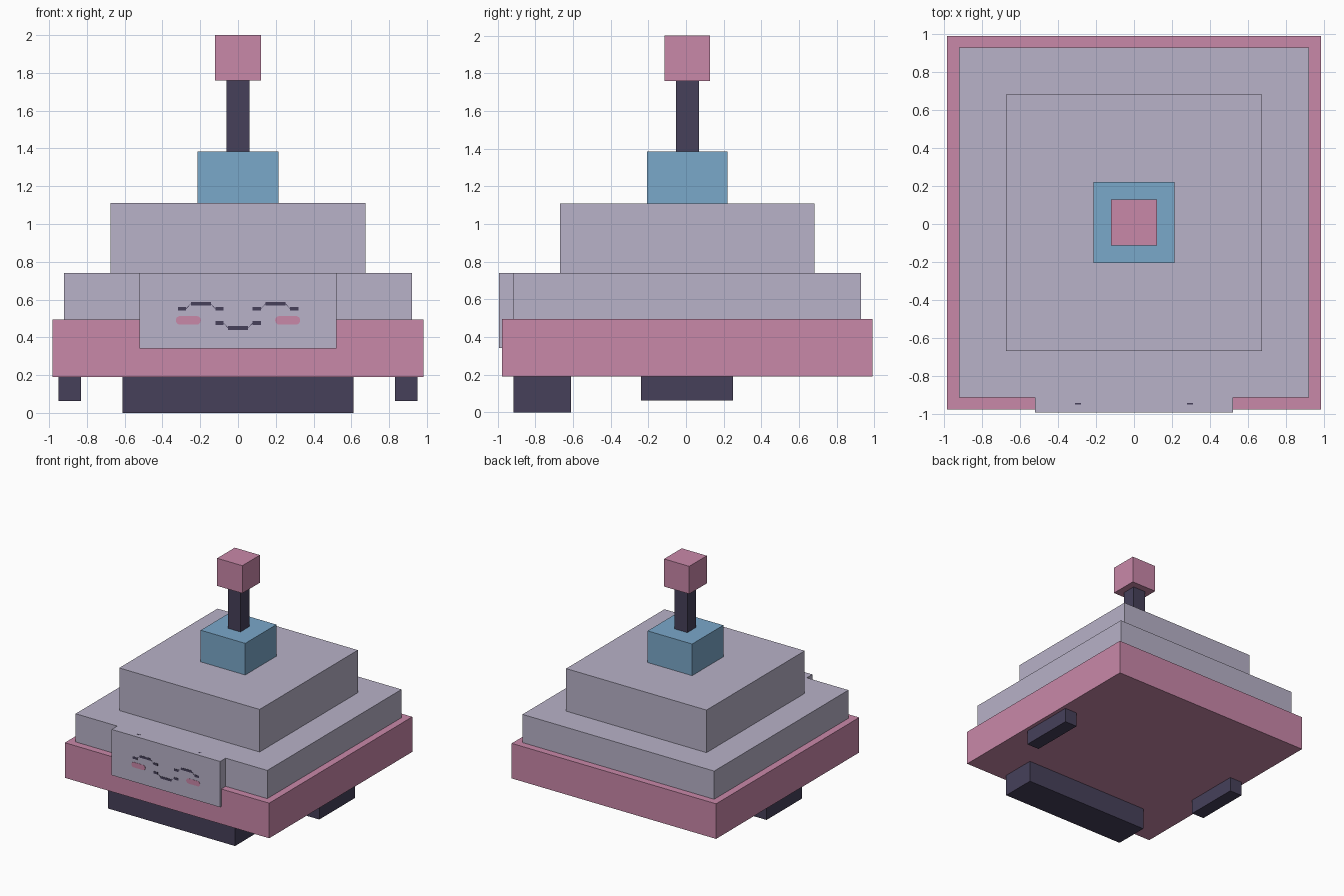
import bpy, bmesh, math

cube = bpy.data.objects.get("Cube")
if cube:
    bpy.data.objects.remove(cube, do_unlink=True)


def material(name, r, g, b):
    lin = [((c / 255 + 0.055) / 1.055) ** 2.4 for c in (r, g, b)] + [1.0]
    m = bpy.data.materials.new(name)
    m.use_nodes = True
    m.diffuse_color = lin
    m.node_tree.nodes["Principled BSDF"].inputs["Base Color"].default_value = lin
    return m


PINK = material("dusty pink", 201, 136, 169)
LILAC = material("lilac grey", 184, 178, 200)
DARK = material("dark plum", 70, 64, 90)
BLUE = material("soft blue", 122, 168, 202)


def finish(name, bm, mat):
    bmesh.ops.recalc_face_normals(bm, faces=bm.faces)
    me = bpy.data.meshes.new(name)
    bm.to_mesh(me)
    bm.free()
    me.materials.append(mat)
    ob = bpy.data.objects.new(name, me)
    bpy.context.collection.objects.link(ob)
    return ob


def box(name, xs, ys, zs, mat):
    bm = bmesh.new()
    bmesh.ops.create_cube(bm, size=1)
    for v in bm.verts:
        v.co = [r[0] if c < 0 else r[1] for c, r in zip(v.co, (xs, ys, zs))]
    return finish(name, bm, mat)


def plate(name, outline, y_front, y_back, mat):
    """Thin plate with an x-z outline, facing the front."""
    bm = bmesh.new()
    face = bm.faces.new([bm.verts.new((x, y_front, z)) for x, z in outline])
    ext = bmesh.ops.extrude_face_region(bm, geom=[face])
    for v in ext["geom"]:
        if isinstance(v, bmesh.types.BMVert):
            v.co.y = y_back
    return finish(name, bm, mat)


CY = 0.0075  # depth centre of the stacked blocks


def tier(name, half, z0, z1, mat):
    return box(name, (-half, half), (CY - half, CY + half), (z0, z1), mat)


# Stacked body, from the skirt up to the antenna tip
tier("skirt", 0.983, 0.19, 0.495, PINK)
tier("lower_body", 0.922, 0.40, 0.74, LILAC)
tier("upper_body", 0.675, 0.74, 1.11, LILAC)
tier("antenna_base", 0.214, 1.11, 1.385, BLUE)
tier("antenna_mast", 0.061, 1.385, 1.76, DARK)
tier("antenna_tip", 0.121, 1.76, 2.0, PINK)

# Face panel on the front
FRONT = -0.991
box("face_panel", (-0.522, 0.522), (FRONT, -0.90), (0.342, 0.74), LILAC)

# Feet: one wide front block, two side blocks
box("front_foot", (-0.612, 0.612), (-0.915, -0.61), (0, 0.19), DARK)
for side, s in (("left", 1), ("right", -1)):
    box(side + "_foot", sorted((s * 0.83, s * 0.95)), (-0.24, 0.25), (0.063, 0.19), DARK)


def stroke(name, cx, z_end, z_mid):
    """Stepped arc: raised or lowered middle bar, two end bars, thin links."""
    t = 0.010
    bars = [(-0.120, -0.077, z_end), (-0.052, 0.054, z_mid), (0.078, 0.121, z_end)]
    for i, (a, b, z) in enumerate(bars):
        box(f"{name}_bar_{i + 1}", (cx + a, cx + b), (FRONT - 0.002, FRONT + 0.004),
            (z - t, z + t), DARK)
    for i in range(2):
        x0, x1 = cx + bars[i][1], cx + bars[i + 1][0]
        z0, z1 = bars[i][2], bars[i + 1][2]
        plate(f"{name}_link_{i + 1}",
              [(x0, z0 - 0.002), (x1, z1 - 0.002), (x1, z1 + 0.002), (x0, z0 + 0.002)],
              FRONT - 0.0015, FRONT + 0.004, DARK)


stroke("mouth", 0.0, 0.476, 0.450)
for side, s in (("left", 1), ("right", -1)):
    # Closed eye, and its small mark on the panel top
    stroke(side + "_eye", s * 0.198, 0.551, 0.578)
    box(side + "_eye_mark", (s * 0.295 - 0.016, s * 0.295 + 0.016),
        (-0.951, -0.943), (0.738, 0.741), DARK)
    # Capsule shaped cheek
    r, straight = 0.0225, 0.044
    outline = []
    for end, start in ((1, -90), (-1, 90)):
        for k in range(9):
            a = math.radians(start + k * 22.5)
            outline.append((s * 0.263 + end * straight + r * math.cos(a),
                            0.490 + r * math.sin(a)))
    plate(side + "_cheek", outline, FRONT - 0.002, FRONT + 0.004, PINK)
